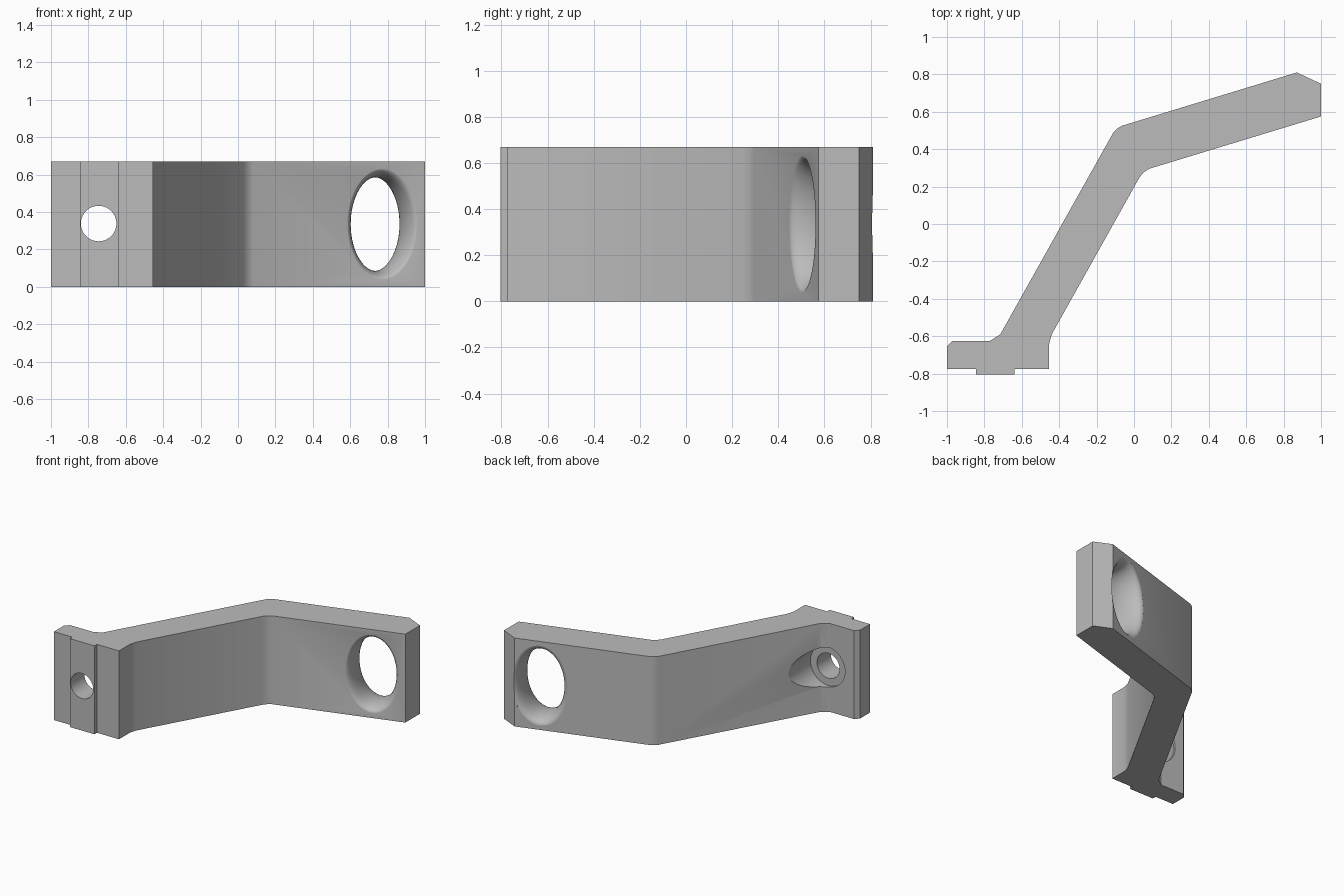
import bpy, bmesh
from math import sin, cos, pi, sqrt, atan2
from mathutils import Matrix, Vector

if "Cube" in bpy.data.objects:
    bpy.data.objects.remove(bpy.data.objects["Cube"])

HEIGHT = 0.67
grey = bpy.data.materials.new("plain_grey")
grey.use_nodes = True
grey.diffuse_color = (0.5, 0.5, 0.5, 1)
grey.node_tree.nodes["Principled BSDF"].inputs["Base Color"].default_value = (0.5, 0.5, 0.5, 1)


def add_object(name, bm):
    bmesh.ops.recalc_face_normals(bm, faces=bm.faces)
    mesh = bpy.data.meshes.new(name)
    bm.to_mesh(mesh)
    bm.free()
    obj = bpy.data.objects.new(name, mesh)
    bpy.context.collection.objects.link(obj)
    mesh.materials.append(grey)
    return obj


def bore(name, rings, centre, turn, sides):
    """Stack of ellipses (depth, half width, half height) along local y."""
    bm = bmesh.new()
    loops = [[bm.verts.new((a * cos(2 * pi * i / sides), y, b * sin(2 * pi * i / sides)))
              for i in range(sides)] for y, a, b in rings]
    for low, high in zip(loops, loops[1:]):
        for i in range(sides):
            j = (i + 1) % sides
            bm.faces.new((low[i], low[j], high[j], high[i]))
    bm.faces.new(loops[0])
    bm.faces.new(loops[-1])
    bm.transform(Matrix.Translation(centre) @ Matrix.Rotation(turn, 4, "Z"))
    obj = add_object(name, bm)
    obj.hide_render = True
    return obj


# Bent bracket: plan outline raised to full height
outline = [
    (-1, -0.775), (-0.845, -0.775), (-0.845, -0.805), (-0.64, -0.805),
    (-0.64, -0.775), (-0.455, -0.775), (-0.455, -0.645), (-0.44, -0.59),
    (0.03, 0.25), (0.05, 0.275), (0.08, 0.295), (1, 0.575), (1, 0.75),
    (0.87, 0.81), (-0.065, 0.525), (-0.09, 0.51), (-0.11, 0.49),
    (-0.715, -0.59), (-0.77, -0.625), (-0.97, -0.625), (-1, -0.655)]
bm = bmesh.new()
base = bm.faces.new([bm.verts.new((x, y, 0)) for x, y in outline])
raised = bmesh.ops.extrude_face_region(bm, geom=[base])["geom"]
bmesh.ops.translate(bm, vec=(0, 0, HEIGHT),
                    verts=[v for v in raised if isinstance(v, bmesh.types.BMVert)])
bracket = add_object("bracket", bm)

# Oval opening with rounded lips on both sides of the arm
half = 0.132
rings = []
for i in range(-8, 9):
    t = sin(i / 8 * pi / 2)
    flare = 0.052 * (1 - sqrt(max(0, 1 - t * t)))
    rings.append((t * half, 0.15 + flare, 0.25 + flare))
rings = [(-0.2, 0.202, 0.302)] + rings + [(0.2, 0.202, 0.302)]
oval = bore("oval_cutter", rings, Vector((0.733, 0.63, HEIGHT / 2)), atan2(0.28, 0.92), 64)

# Screw hole and its wider seat at the back
middle = Vector((-0.745, 0, HEIGHT / 2 + 0.003))
screw = bore("screw_hole_cutter", [(-1, 0.095, 0.095), (0, 0.095, 0.095)], middle, 0, 40)
seat = bore("screw_seat_cutter", [(-0.64, 0.15, 0.15), (0, 0.15, 0.15)], middle, 0, 40)

# Cut the openings, then apply
for cutter in (oval, screw, seat):
    mod = bracket.modifiers.new(cutter.name, "BOOLEAN")
    mod.operation = "DIFFERENCE"
    mod.solver = "EXACT"
    mod.object = cutter
bpy.ops.object.select_all(action="DESELECT")
bpy.context.view_layer.objects.active = bracket
bracket.select_set(True)
for mod in list(bracket.modifiers):
    bpy.ops.object.modifier_apply(modifier=mod.name)
for cutter in (oval, screw, seat):
    bpy.data.objects.remove(cutter)
bpy.ops.object.shade_smooth_by_angle(angle=0.5)
